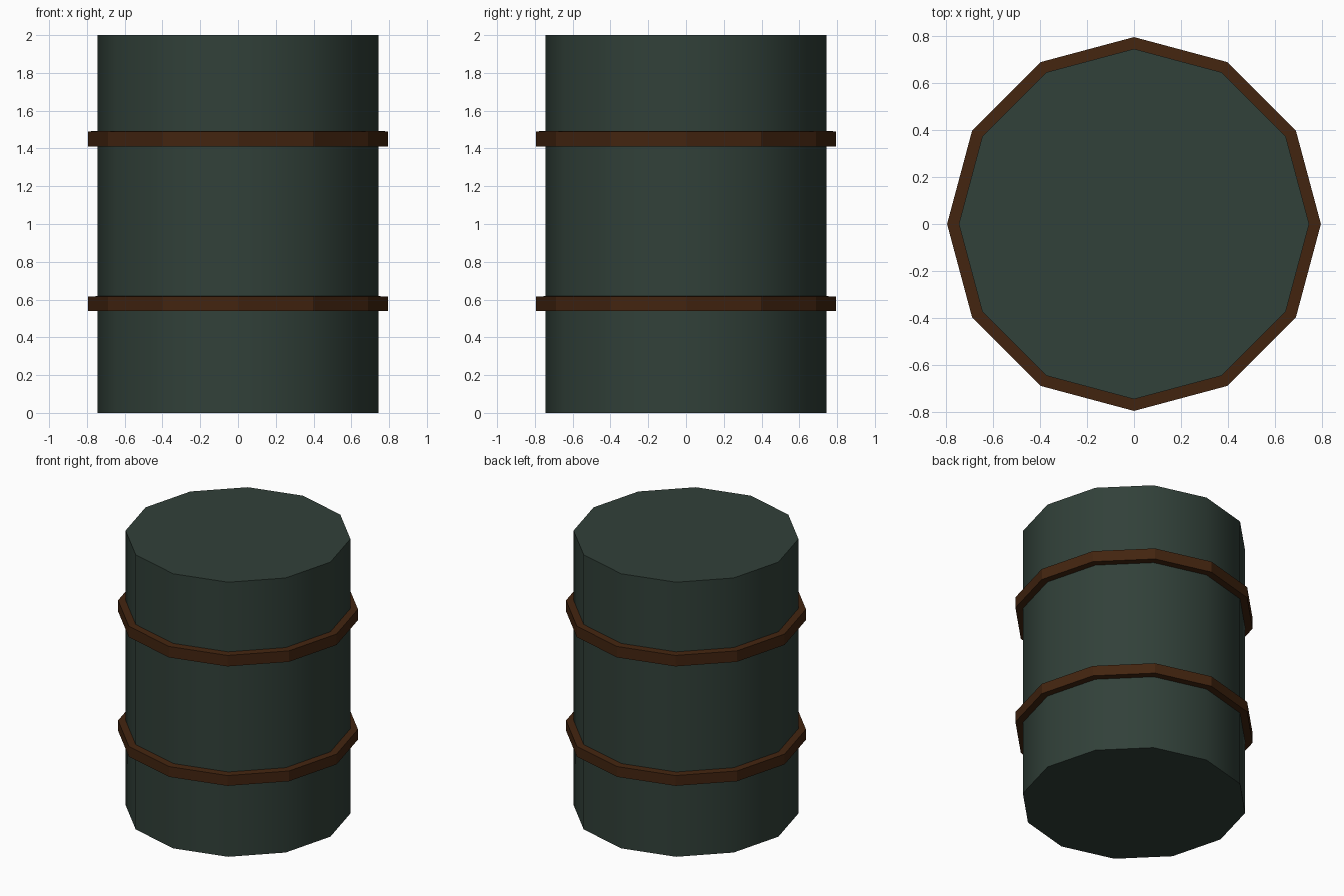
import bpy, bmesh, math

if "Cube" in bpy.data.objects:
    bpy.data.objects.remove(bpy.data.objects["Cube"])

SIDES = 12
BODY_R, BAND_R = 0.745, 0.795


def material(name, color):
    m = bpy.data.materials.new(name)
    m.diffuse_color = (*color, 1)
    m.use_nodes = True
    m.node_tree.nodes["Principled BSDF"].inputs["Base Color"].default_value = m.diffuse_color
    return m


def lathe(name, profile, mat, caps=False):
    """Revolve (radius, z) points, bottom to top, into a 12-sided shell."""
    bm = bmesh.new()
    rings = [[bm.verts.new((r * math.cos(2 * math.pi * i / SIDES),
                            r * math.sin(2 * math.pi * i / SIDES), z))
              for i in range(SIDES)] for r, z in profile]
    for low, high in zip(rings, rings[1:]):
        for i in range(SIDES):
            j = (i + 1) % SIDES
            bm.faces.new((low[i], low[j], high[j], high[i]))
    if caps:
        bm.faces.new(rings[0][::-1])
        bm.faces.new(rings[-1])
    mesh = bpy.data.meshes.new(name)
    bm.to_mesh(mesh)
    bm.free()
    mesh.materials.append(mat)
    obj = bpy.data.objects.new(name, mesh)
    bpy.context.collection.objects.link(obj)
    return obj


green = material("dark green", (0.031, 0.052, 0.041))
rust = material("rust brown", (0.056, 0.018, 0.005))

# Drum body: smooth wall with sharp rims
body = lathe("drum_body", [(BODY_R, 0), (BODY_R, 2)], green, caps=True)
bpy.context.view_layer.objects.active = body
body.select_set(True)
bpy.ops.object.shade_smooth_by_angle(angle=math.radians(40))

# Raised flat-faced hoops around the wall
for name, z0, z1 in (("lower_hoop", 0.54, 0.615), ("upper_hoop", 1.41, 1.49)):
    lathe(name, [(BODY_R, z0), (BAND_R, z0), (BAND_R, z1), (BODY_R, z1 + 0.003)], rust)
